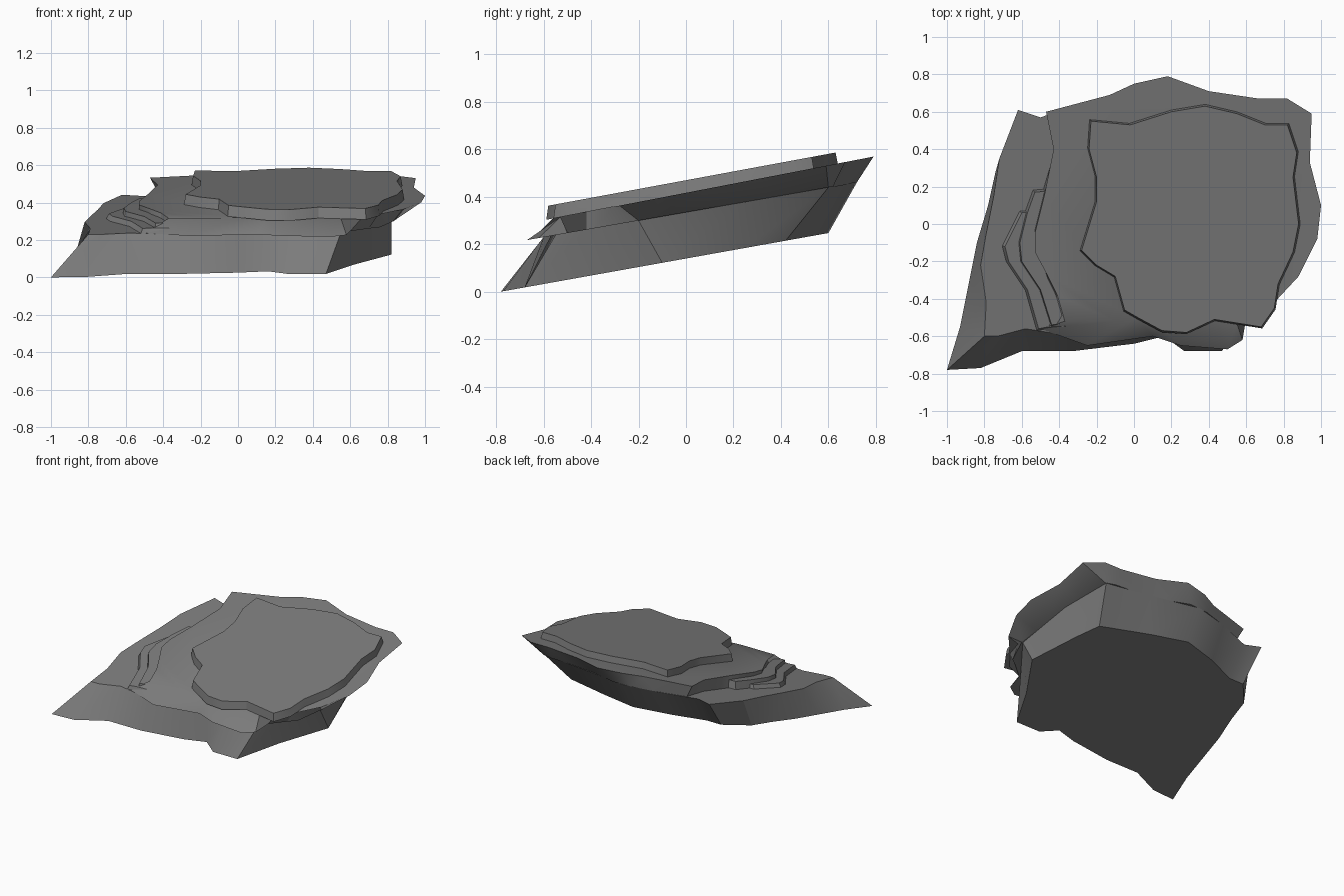
import bpy
import bmesh
from math import radians

default = bpy.data.objects.get("Cube")
if default:
    bpy.data.objects.remove(default, do_unlink=True)

stone = bpy.data.materials.new("grey_stone")
stone.use_nodes = True
colour = (0.2, 0.2, 0.2, 1)
stone.diffuse_color = colour
shader = next(n for n in stone.node_tree.nodes if n.type == 'BSDF_PRINCIPLED')
shader.inputs["Base Color"].default_value = colour
shader.inputs["Roughness"].default_value = 0.9


def on_plane(outline, plane):
    """Lift a flat outline onto a tilted bedding plane (height, rise along y)."""
    height, rise = plane
    return [(x, y, height + rise * y) for x, y in outline]


def make_slab(name, lower, upper, lower_plane, upper_plane):
    """Loft one rock layer between two outlines with matching points."""
    bm = bmesh.new()
    bottom = [bm.verts.new(p) for p in on_plane(lower, lower_plane)]
    top = [bm.verts.new(p) for p in on_plane(upper, upper_plane)]
    count = len(bottom)
    for i in range(count):
        j = (i + 1) % count
        bm.faces.new((bottom[i], bottom[j], top[j], top[i]))
    caps = [bm.faces.new(bottom[::-1]), bm.faces.new(top)]
    bmesh.ops.triangulate(bm, faces=caps)
    bmesh.ops.recalc_face_normals(bm, faces=bm.faces)
    mesh = bpy.data.meshes.new(name)
    bm.to_mesh(mesh)
    bm.free()
    mesh.materials.append(stone)
    slab = bpy.data.objects.new(name, mesh)
    bpy.context.collection.objects.link(slab)
    bpy.ops.object.select_all(action='DESELECT')
    slab.select_set(True)
    bpy.context.view_layer.objects.active = slab
    bpy.ops.object.shade_smooth_by_angle(angle=radians(30))
    return slab


def spread(outline, factor, centre):
    """Scale an outline about a centre point."""
    cx, cy = centre
    return [(cx + (x - cx) * factor, cy + (y - cy) * factor) for x, y in outline]


# Bedding planes from the ground up
ground_plane = (.14, .179)
base_plane = (.335, .175)
lower_ledge_plane = (.363, .18)
upper_ledge_plane = (.39, .185)
main_plane = (.417, .193)
crown_plane = (.47, .185)

# Base slab with the pointed front corner
base_lower = [
    (-1, -.78), (-.82, -.77), (-.6, -.68), (-.33, -.68), (0, -.64), (.16, -.6),
    (.27, -.68), (.47, -.68), (.62, -.4), (.82, -.1), (.72, .25), (.66, .42),
    (.3, .53), (.02, .6), (-.25, .53), (-.48, .44), (-.6, .44), (-.74, .28),
    (-.78, .1), (-.84, -.1), (-.88, -.3), (-.93, -.55)]
base_upper = [
    (-.8, -.6), (-.73, -.6), (-.58, -.56), (-.33, -.6), (0, -.6), (.14, -.57),
    (.3, -.57), (.55, -.55), (.65, -.42), (.82, -.2), (.82, .25), (.75, .6),
    (.4, .65), (.02, .72), (-.24, .66), (-.5, .57), (-.62, .61), (-.72, .35),
    (-.75, .15), (-.79, -.05), (-.82, -.22), (-.79, -.42)]
make_slab("base_slab", base_lower, base_upper, ground_plane, base_plane)

# Main slab, leaning outward on the right and back
main_lower = [
    (-.5, -.56), (-.25, -.65), (.1, -.6), (.25, -.65), (.5, -.67), (.58, -.62),
    (.6, -.5), (.7, -.42), (.76, -.38), (.83, -.2), (.83, -.05), (.83, .1),
    (.8, .35), (.76, .6), (.68, .62), (.5, .63), (.3, .66), (.1, .72),
    (-.05, .71), (-.2, .67), (-.42, .59), (-.42, .4), (-.48, .2), (-.53, 0),
    (-.53, -.12), (-.47, -.3), (-.42, -.42)]
main_upper = [
    (-.37, -.52), (-.1, -.52), (.02, -.5), (.15, -.56), (.43, -.51), (.55, -.53),
    (.66, -.53), (.75, -.42), (.77, -.31), (.88, -.28), (.98, -.08), (1, .1),
    (.94, .33), (.95, .59), (.82, .67), (.67, .67), (.4, .71), (.18, .79),
    (0, .75), (-.13, .69), (-.47, .6), (-.43, .4), (-.48, .15), (-.53, -.05),
    (-.53, -.15), (-.46, -.28), (-.41, -.38)]
make_slab("main_slab", main_lower, main_upper, base_plane, main_plane)

# Thin crown slab on top
crown = [
    (-.05, -.46), (.02, -.5), (.15, -.57), (.28, -.58), (.43, -.51), (.68, -.55),
    (.75, -.45), (.77, -.32), (.85, -.15), (.88, 0), (.85, .25), (.87, .38),
    (.82, .53), (.7, .53), (.55, .59), (.38, .63), (.2, .6), (-.02, .53),
    (-.23, .55), (-.24, .4), (-.2, .25), (-.2, .12), (-.28, -.14), (-.2, -.22),
    (-.1, -.28)]
make_slab("crown_slab", spread(crown, 1.015, (.3, 0)), crown, main_plane, crown_plane)

# Two stepped ledges beside the main slab
lower_ledge = [
    (-.2, -.54), (-.46, -.55), (-.51, -.56), (-.57, -.35), (-.67, -.2),
    (-.69, -.12), (-.63, 0), (-.6, .06), (-.2, .1)]
upper_ledge = [
    (-.2, -.53), (-.38, -.53), (-.44, -.54), (-.5, -.35), (-.6, -.2),
    (-.61, -.1), (-.57, .06), (-.53, .17), (-.2, .2)]
ledge_centre = (-.2, -.2)
make_slab("lower_ledge", spread(lower_ledge, 1.03, ledge_centre), lower_ledge,
          base_plane, lower_ledge_plane)
make_slab("upper_ledge", spread(upper_ledge, 1.03, ledge_centre), upper_ledge,
          base_plane, upper_ledge_plane)
